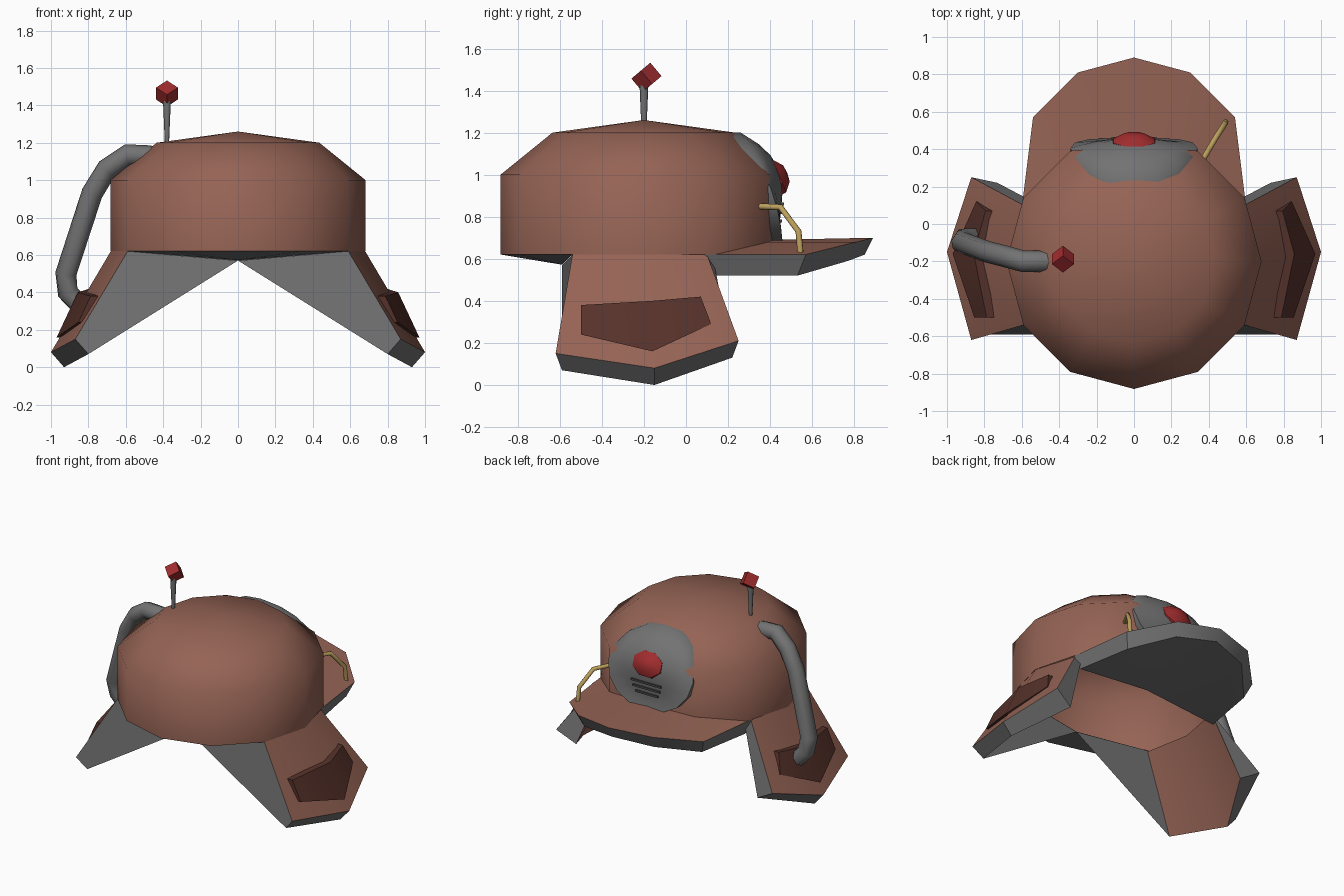
import bpy, bmesh, math
from mathutils import Matrix, Vector

cube = bpy.data.objects.get("Cube")
if cube:
    bpy.data.objects.remove(cube, do_unlink=True)


def material(name, *rgb):
    m = bpy.data.materials.new(name)
    m.use_nodes = True
    m.diffuse_color = (*rgb, 1)
    m.node_tree.nodes["Principled BSDF"].inputs["Base Color"].default_value = (*rgb, 1)
    return m


BROWN = material("brown leather", .30, .125, .09)
DARK = material("dark brown patch", .093, .031, .023)
GREY = material("grey trim", .17, .17, .17)
SLOT = material("dark grey slot", .07, .07, .07)
RED = material("red", .35, .025, .027)
BRASS = material("brass", .50, .35, .11)


def select(ob):
    bpy.ops.object.select_all(action='DESELECT')
    ob.select_set(True)
    bpy.context.view_layer.objects.active = ob


def finish(name, bm, mats, smooth=None):
    bmesh.ops.recalc_face_normals(bm, faces=bm.faces)
    me = bpy.data.meshes.new(name)
    bm.to_mesh(me)
    bm.free()
    for m in mats:
        me.materials.append(m)
    ob = bpy.data.objects.new(name, me)
    bpy.context.collection.objects.link(ob)
    if smooth:
        select(ob)
        bpy.ops.object.shade_smooth_by_angle(angle=math.radians(smooth))
    return ob


def mirrored(name, verts, groups, mats, smooth=35):
    """Mirrored mesh from named points; one list of faces per material."""
    bm = bmesh.new()
    vs = {k: bm.verts.new(p) for k, p in verts.items()}
    for i, group in enumerate(groups):
        for face in group:
            bm.faces.new([vs[k] for k in face.split()]).material_index = i
    finish(name, bm, mats, smooth).modifiers.new("Mirror", 'MIRROR')


def lathe(profile, segs, frame, turn=0.0, caps=True):
    """Stack of rings (radius, height) placed by a frame matrix."""
    bm = bmesh.new()
    rings = []
    for r, h in profile:
        n = segs if r else 1
        rings.append([bm.verts.new(frame @ Vector((r * math.cos(a), r * math.sin(a), h)))
                      for a in (turn + math.tau * i / segs for i in range(n))])
    for lo, hi in zip(rings, rings[1:]):
        for i in range(segs):
            j = (i + 1) % segs
            quad = [lo[i], lo[j], hi[j % len(hi)], hi[i % len(hi)]]
            bm.faces.new(list(dict.fromkeys(quad)))
    if caps:
        for ring in (rings[0], rings[-1]):
            if len(ring) > 1:
                bm.faces.new(ring)
    return bm


def tube(name, points, radius, mat):
    cu = bpy.data.curves.new(name, 'CURVE')
    cu.dimensions = '3D'
    cu.bevel_depth, cu.bevel_resolution, cu.use_fill_caps = radius, 2, True
    sp = cu.splines.new('POLY')
    sp.points.add(len(points) - 1)
    for p, co in zip(sp.points, points):
        p.co = (*co, 1)
    cu.materials.append(mat)
    ob = bpy.data.objects.new(name, cu)
    bpy.context.collection.objects.link(ob)
    select(ob)
    bpy.ops.object.convert(target='MESH')
    bpy.ops.object.shade_smooth_by_angle(angle=math.radians(50))


# Crown: hollow twelve-sided dome, flattened at the back
bm = lathe([(.682, .62), (.682, 1.0), (.435, 1.2), (0, 1.26)], 12,
           Matrix.Translation((0, -.2, 0)), caps=False)
for v in bm.verts:
    v.co.y = min(v.co.y, .425)
finish("crown", bm, [BROWN], 60)

# Lining under the front rim
mirrored("front_lining",
         {"a": (0, -.88, .62), "b": (.34, -.79, .62), "c": (.59, -.54, .62),
          "d": (0, -.59, .572)},
         [["a b d", "b c d"]], [GREY])

# Ear flaps: brown slabs with grey edges and a grey gusset at the front
mirrored("ear_flaps",
         {"a0": (.59, -.54, .62), "a1": (.68, -.2, .62), "a2": (.59, .1, .62),
          "b0": (.87, -.62, .15), "b1": (1, -.15, .08), "b2": (.87, .25, .21),
          "c0": (.8, -.59, .07), "c1": (.93, -.15, 0), "c2": (.73, .22, .13),
          "e0": (.57, -.54, .61), "e1": (.62, -.2, .6), "e2": (.56, .13, .6),
          "d": (0, -.59, .57)},
         [["a0 a1 b1 b0", "a1 a2 b2 b1", "e0 e1 c1 c0", "e1 e2 c2 c1"],
          ["a0 b0 c0 d", "b0 b1 c1 c0", "b1 b2 c2 c1", "a2 b2 c2 e2"]],
         [BROWN, GREY])

# Patches set into the flaps, folded along the middle
outline = [(-.16, .40), (.07, .42), (.12, .29), (-.16, .16), (-.5, .24), (-.5, .38)]
points = {}
for i, (y, z) in enumerate(outline):
    x = .852 + (.41 - z) * .47 - .23 * abs(y + .16)
    points[f"o{i}"] = (x, y, z)
    points[f"i{i}"] = (x - .1, y, z)
sides = [f"o{i} o{(i + 1) % 6} i{(i + 1) % 6} i{i}" for i in range(6)]
caps = [f"{s}0 {s}{a} {s}{b} {s}3" for s in "oi" for a, b in ((1, 2), (5, 4))]
mirrored("flap_patches", points, [sides + caps], [DARK])

# Arched brim at the back
mirrored("brim",
         {"p0": (.6, .09, .62), "p1": (.54, .57, .62), "p2": (.3, .81, .68),
          "p3": (0, .89, .70), "h": (.34, .37, .68), "m": (0, .39, .69),
          "q0": (.57, .13, .52), "q1": (.5, .53, .52), "q2": (.28, .77, .59),
          "q3": (0, .85, .62), "n": (0, .13, .57)},
         [["p0 p1 h", "p1 p2 h", "p2 p3 m h"],
          ["p0 p1 q1 q0", "p1 p2 q2 q1", "p2 p3 q3 q2", "q0 q1 n", "q1 q2 n", "q2 q3 n"]],
         [BROWN, GREY])

# Round back plate with a skirt, bent to follow the crown
bm = lathe([(1, -.07), (1, 0), (.8, 0), (.6, 0), (.3, 0), (0, 0)], 16, Matrix(), caps=False)
for v in bm.verts:
    x, s, inset = v.co
    r2 = x * x + s * s
    v.co = (.34 * x, .405 + inset - .1 * s * r2 - .045 * s * s + .055 * (1 - r2), .93 + .27 * s)
finish("back_plate", bm, [GREY], 50)

# Red lamp and vent slots on the plate
tilt = Matrix.Rotation(math.radians(-68), 4, 'X')
finish("lamp", lathe([(.125, -.03), (.12, 0), (.06, .035), (0, .04)], 8,
                     Matrix.Translation((0, .445, .993)) @ tilt
                     @ Matrix.Diagonal((1, .75, 1, 1)), math.pi / 8), [RED], 40)
for i, width in enumerate((.24, .22, .18)):
    bm = bmesh.new()
    bmesh.ops.create_cube(bm, size=1, matrix=Matrix.Translation((0, .453 - .004 * i, .86 - .04 * i))
                          @ Matrix.Diagonal((width, .024, .014, 1)))
    finish(f"vent_slot_{i + 1}", bm, [SLOT])

# Antenna with a tilted cube on top
finish("antenna_rod", lathe([(.011, 1.19), (.022, 1.45)], 8,
                            Matrix.Translation((-.38, -.2, 0))), [GREY], 50)
bm = bmesh.new()
bmesh.ops.create_cube(bm, size=.083, matrix=Matrix.Translation((-.38, -.188, 1.463))
                      @ Matrix.Rotation(math.radians(40), 4, 'X')
                      @ Matrix.Rotation(math.radians(45), 4, 'Z'))
finish("antenna_tip", bm, [RED])

# Hose from crown to flap, and the thin lead from crown to brim
tube("hose", [(-.42, -.2, 1.12), (-.50, -.2, 1.13), (-.59, -.2, 1.135), (-.70, -.17, 1.06),
              (-.78, -.15, .93), (-.92, -.10, .5), (-.91, -.08, .4), (-.83, -.08, .32)],
     .058, GREY)
tube("lead", [(.36, .33, .85), (.43, .45, .845), (.485, .535, .73), (.49, .545, .62)],
     .015, BRASS)
